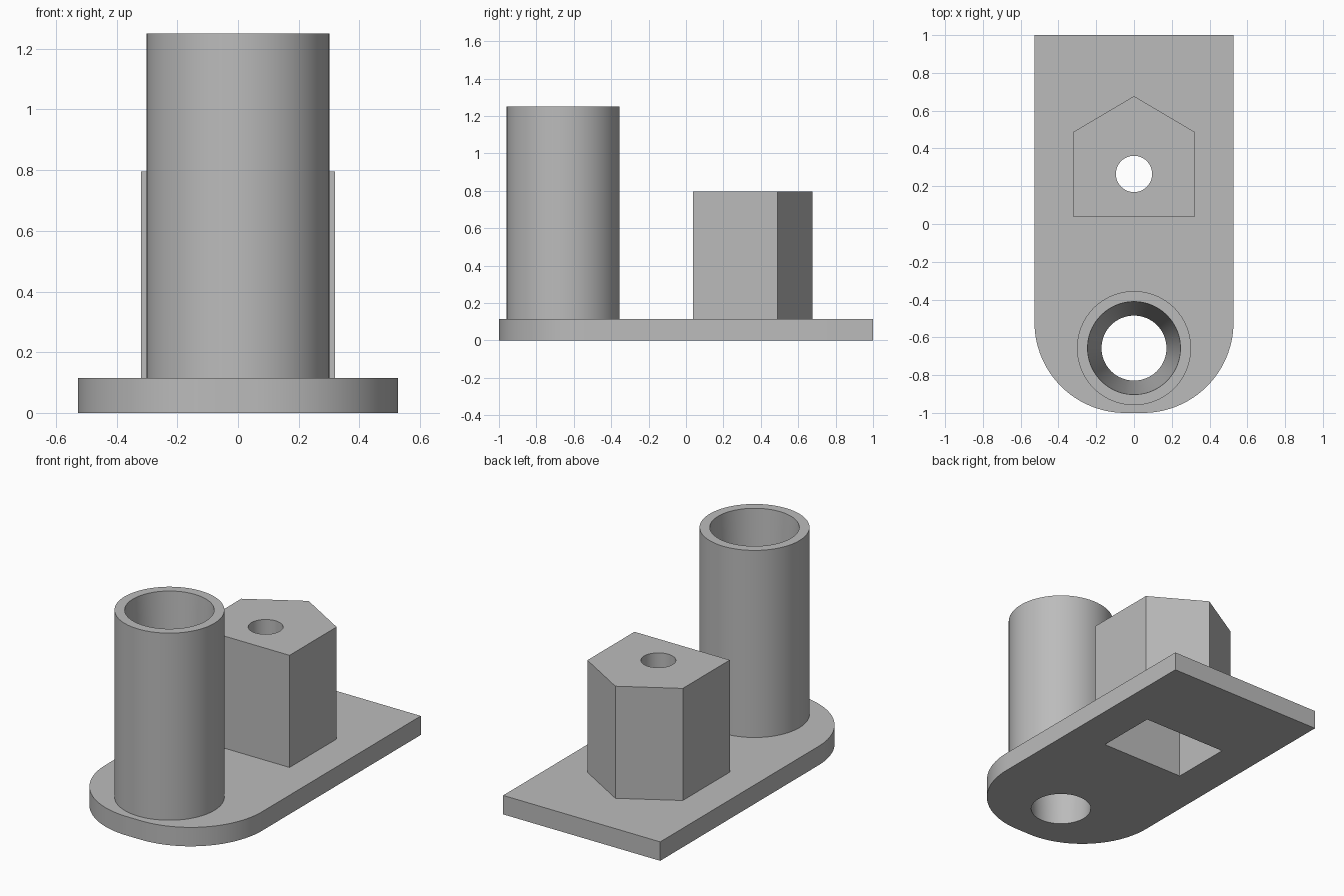
import bpy, bmesh, math

cube = bpy.data.objects.get("Cube")
if cube:
    bpy.data.objects.remove(cube, do_unlink=True)

GREY = (0.5, 0.5, 0.5, 1.0)
mat = bpy.data.materials.new("plain grey")
mat.use_nodes = True
mat.diffuse_color = GREY
mat.node_tree.nodes["Principled BSDF"].inputs["Base Color"].default_value = GREY

PLATE_TOP, BLOCK_TOP, POST_TOP = 0.115, 0.795, 1.25
POST_Y, SCREW_Y = -0.657, 0.265


def loft(name, lower, upper, z0, z1):
    """Closed prism or cone between two outlines with equal point counts."""
    bm = bmesh.new()
    low = [bm.verts.new((x, y, z0)) for x, y in lower]
    top = [bm.verts.new((x, y, z1)) for x, y in upper]
    bm.faces.new(low[::-1])
    bm.faces.new(top)
    for i in range(len(low)):
        j = (i + 1) % len(low)
        bm.faces.new((low[i], low[j], top[j], top[i]))
    bmesh.ops.recalc_face_normals(bm, faces=bm.faces)
    mesh = bpy.data.meshes.new(name)
    bm.to_mesh(mesh)
    bm.free()
    mesh.materials.append(mat)
    obj = bpy.data.objects.new(name, mesh)
    bpy.context.collection.objects.link(obj)
    return obj


def arc(cx, cy, r, start, end, steps):
    angles = [math.radians(start + (end - start) * i / steps) for i in range(steps + 1)]
    return [(cx + r * math.cos(a), cy + r * math.sin(a)) for a in angles]


def circle(cy, r, steps=96):
    return arc(0, cy, r, 0, 360, steps)[:-1]


def combine(target, other, operation):
    mod = target.modifiers.new(operation.title(), 'BOOLEAN')
    mod.operation, mod.object, mod.solver = operation, other, 'EXACT'
    bpy.context.view_layer.objects.active = target
    bpy.ops.object.modifier_apply(modifier=mod.name)
    bpy.data.objects.remove(other, do_unlink=True)


# Base plate: square at the back, rounded at the front
outline = [(0.527, 1), (-0.527, 1)]
outline += arc(-0.047, -0.52, 0.48, 180, 270, 32)
outline += arc(0.047, -0.52, 0.48, 270, 360, 32)
bracket = loft("mounting_bracket", outline, outline, 0, PLATE_TOP)

# Round post and five-sided block, sunk into the plate before joining
post = loft("post", circle(POST_Y, 0.302), circle(POST_Y, 0.302), 0.05, POST_TOP)
house = [(-0.32, 0.037), (0.32, 0.037), (0.32, 0.488), (0, 0.677), (-0.32, 0.488)]
block = loft("block", house, house, 0.05, BLOCK_TOP)
for part in (post, block):
    combine(bracket, part, 'UNION')

# Tapered bore through the post, widening to the top
taper = (0.246 - 0.172) / POST_TOP
bore = loft("bore_cutter", circle(POST_Y, 0.172 - taper * 0.1),
            circle(POST_Y, 0.246 + taper * 0.1), -0.1, POST_TOP + 0.1)

# Rectangular pocket under the block, and the screw hole above it
pocket_outline = [(-0.282, 0.075), (0.282, 0.075), (0.282, 0.455), (-0.282, 0.455)]
pocket = loft("pocket_cutter", pocket_outline, pocket_outline, -0.1, 0.68)
screw = circle(SCREW_Y, 0.096, 64)
screw_hole = loft("screw_hole_cutter", screw, screw, 0.5, BLOCK_TOP + 0.1)
for cutter in (bore, pocket, screw_hole):
    combine(bracket, cutter, 'DIFFERENCE')

# Smooth round walls, sharp edges
bpy.ops.object.select_all(action='DESELECT')
bracket.select_set(True)
bpy.context.view_layer.objects.active = bracket
bpy.ops.object.shade_smooth_by_angle(angle=math.radians(30))
